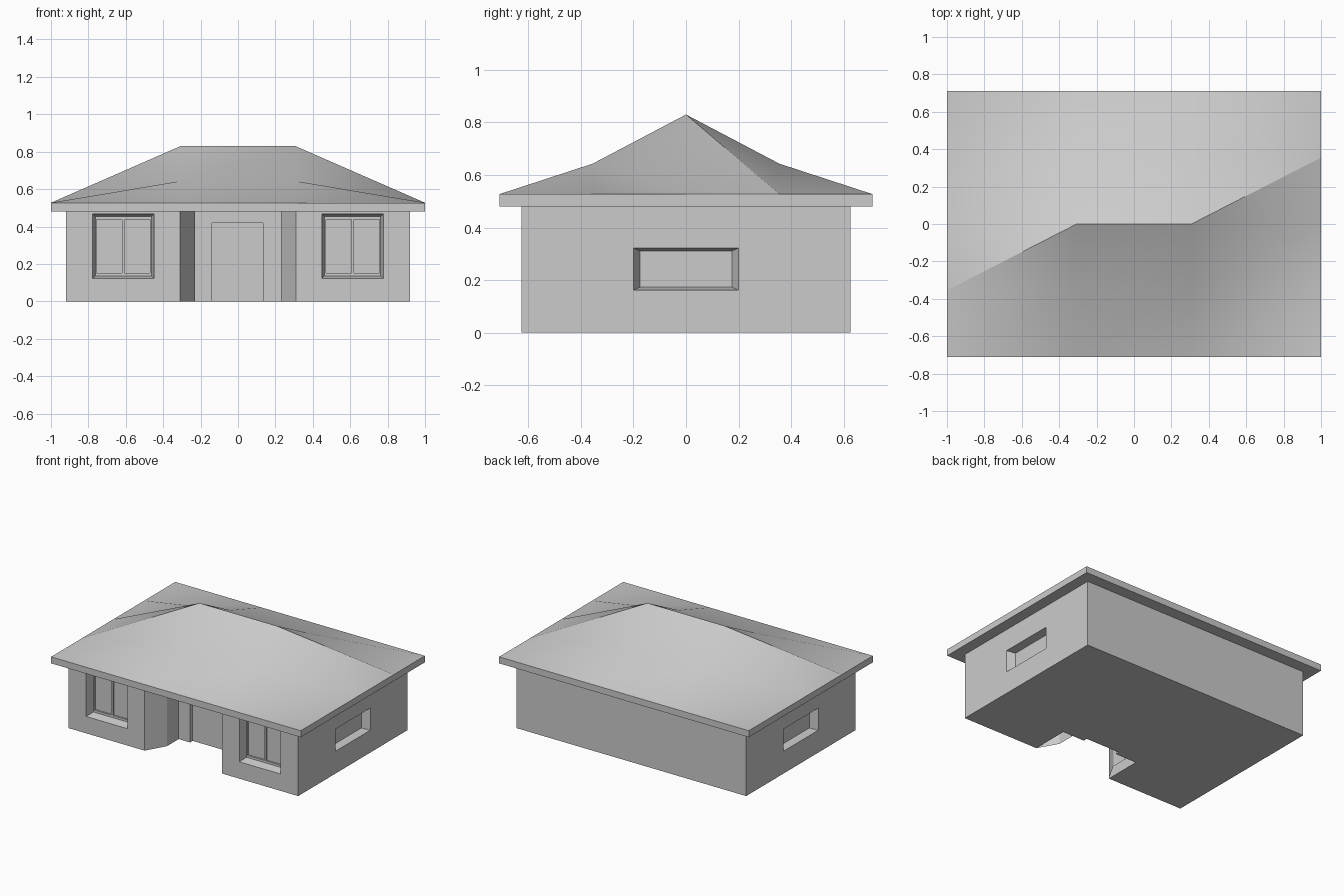
import bpy, bmesh
from mathutils import Vector

if "Cube" in bpy.data.objects:
    bpy.data.objects.remove(bpy.data.objects["Cube"])

WX, WY, WH = 0.92, 0.625, 0.48      # wall half sizes and height
PX, PI, PY = 0.31, 0.23, -0.35      # porch half widths and back wall


def finish(name, bm, normals=True):
    if normals:
        bmesh.ops.recalc_face_normals(bm, faces=bm.faces)
    mesh = bpy.data.meshes.new(name)
    bm.to_mesh(mesh)
    bm.free()
    ob = bpy.data.objects.new(name, mesh)
    bpy.context.collection.objects.link(ob)
    return ob


def activate(ob):
    bpy.ops.object.select_all(action='DESELECT')
    ob.select_set(True)
    bpy.context.view_layer.objects.active = ob


def cut(target, place, u, v, hu, hv, d0, d1, taper_u=0.0, taper_v=0.0):
    """Cut a (tapered) recess; place(u, v, depth) maps to world space."""
    bm = bmesh.new()
    rings = []
    start = d0 - 0.03
    for d in (start, d1):
        t = (d - d0) / (d1 - d0)
        a, b = hu - taper_u * t, hv - taper_v * t
        rings.append([bm.verts.new(place(u + i * a, v + j * b, d))
                      for i, j in ((-1, -1), (1, -1), (1, 1), (-1, 1))])
    bm.faces.new(rings[0])
    bm.faces.new(rings[1])
    for k in range(4):
        n = (k + 1) % 4
        bm.faces.new((rings[0][k], rings[0][n], rings[1][n], rings[1][k]))
    cutter = finish("cutter", bm)
    cutter.hide_render = True
    activate(target)
    mod = target.modifiers.new("recess", 'BOOLEAN')
    mod.operation, mod.solver, mod.object = 'DIFFERENCE', 'EXACT', cutter
    bpy.ops.object.modifier_apply(modifier=mod.name)
    bpy.data.objects.remove(cutter, do_unlink=True)


# Walls: footprint with a porch notch, extruded
plan = [(-WX, -WY), (-PX, -WY), (-PX, PY), (PX, PY), (PX, -WY),
        (WX, -WY), (WX, WY), (-WX, WY)]
bm = bmesh.new()
base = bm.faces.new([bm.verts.new((x, y, 0)) for x, y in plan])
ext = bmesh.ops.extrude_face_region(bm, geom=[base], use_keep_orig=True)
bmesh.ops.translate(bm, vec=(0, 0, WH),
                    verts=[g for g in ext['geom'] if isinstance(g, bmesh.types.BMVert)])
walls = finish("walls", bm)

# Front windows: splayed recess with two panes each
front = lambda u, v, d: Vector((u, -WY + d, v))
for s in (-1, 1):
    c = s * 0.613
    cut(walls, front, c, 0.295, 0.165, 0.173, 0, 0.06, 0.015, 0.014)
    for k in (-1, 1):
        cut(walls, front, c + k * 0.075, 0.295, 0.068, 0.143, 0.06, 0.072)

# Side windows: splayed recess on both ends
for s in (-1, 1):
    side = lambda u, v, d, s=s: Vector((s * (WX - d), u, v))
    cut(walls, side, 0, 0.242, 0.2, 0.08, 0, 0.055, 0.025, 0.011)

# Door recess in the porch back wall
porch = lambda u, v, d: Vector((u, PY + d, v))
cut(walls, porch, -0.002, 0.16, 0.137, 0.26, 0, 0.03)

# Splayed porch cheeks, open underneath
for s, name in ((-1, "porch_cheek_left"), (1, "porch_cheek_right")):
    bm = bmesh.new()
    path = [(s * PX, -WY), (s * PI, -0.485), (s * PI, PY)]
    lo = [bm.verts.new((x, y, 0)) for x, y in path]
    hi = [bm.verts.new((x, y, WH)) for x, y in path]
    for k in range(2):
        quad = [lo[k], lo[k + 1], hi[k + 1], hi[k]]
        bm.faces.new(quad if s > 0 else quad[::-1])
    for f in bm.faces:
        f.normal_update()
        if f.normal.x * s > 0:
            f.normal_flip()
    finish(name, bm, False)

# Roof: height grid with a break in the slope, fascia and soffit
xs = (-1, -0.307, 0.307, 1)
ys = (-0.71, -0.355, 0, 0.355, 0.71)
EAVE, KINK, RIDGE = 0.527, 0.643, 0.83
bm = bmesh.new()
grid = {}
for i, x in enumerate(xs):
    for j, y in enumerate(ys):
        z = EAVE
        if i in (1, 2) and 0 < j < 4:
            z = RIDGE if j == 2 else KINK
        grid[i, j] = bm.verts.new((x, y, z))
for i in range(3):
    for j in range(4):
        a, b = grid[i, j], grid[i + 1, j]
        c, d = grid[i + 1, j + 1], grid[i, j + 1]
        bm.faces.new((a, b, c))
        bm.faces.new((a, c, d))
rim = [e for e in bm.edges if e.is_boundary]
ext = bmesh.ops.extrude_edge_only(bm, edges=rim)
for v in [g for g in ext['geom'] if isinstance(g, bmesh.types.BMVert)]:
    v.co.z = WH
bmesh.ops.contextual_create(bm, geom=[e for e in bm.edges if e.is_boundary])
roof = finish("roof", bm)
activate(roof)
bpy.ops.object.shade_smooth_by_angle(angle=0.52)
